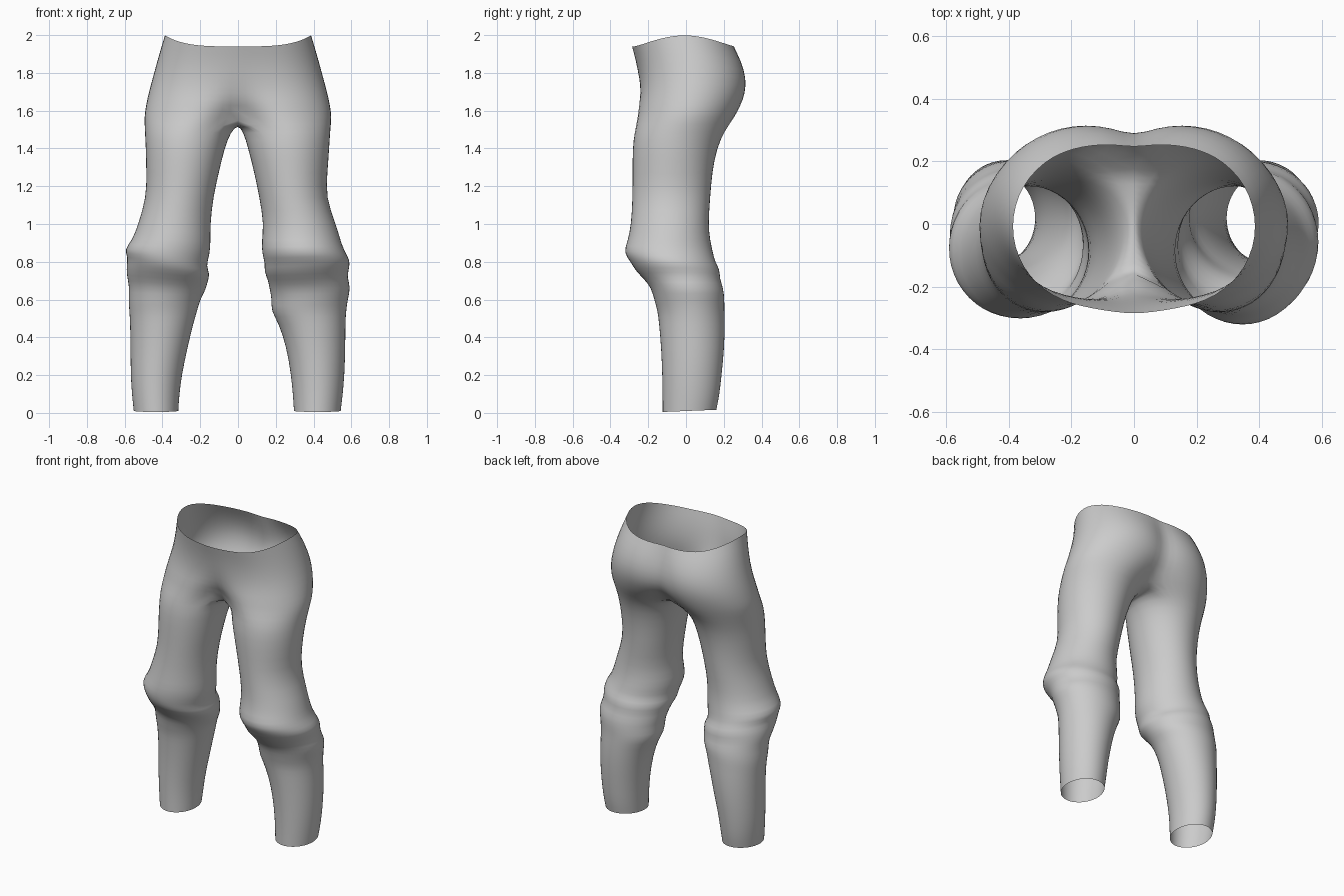
import bpy, bmesh, math

cube = bpy.data.objects.get("Cube")
if cube:
    bpy.data.objects.remove(cube, do_unlink=True)

SEGMENTS = 24    # points around one leg
OUTER = 17       # points of the arc shared by hip and leg
STEP = math.tau / SEGMENTS

# Hips: height, side rise, half width, front, back, centre front, centre back
HIPS = [
    (1.94, .06, .39, -.265, .25, -.287, .245),
    (1.86, .04, .42, -.245, .295, -.265, .265),
    (1.77, .02, .45, -.235, .322, -.247, .285),
    (1.69, .01, .475, -.24, .315, -.225, .28),
    (1.63, 0, .49, -.255, .295, -.195, .245),
    (1.57, 0, .50, -.265, .27, -.12, .16),
]

# Legs: height, front, back, right outer, right inner, left outer, left inner
LEGS = [
    (1.49, -.275, .205, .495, .035, .49, .025),
    (1.4, -.285, .165, .49, .07, .485, .052),
    (1.27, -.285, .14, .487, .1, .475, .085),
    (1.14, -.285, .13, .487, .13, .467, .112),
    (1.0, -.292, .12, .53, .145, .52, .135),
    (.91, -.31, .13, .56, .143, .545, .123),
    (.85, -.335, .145, .605, .148, .565, .125),
    (.8, -.295, .155, .585, .168, .595, .142),
    (.76, -.275, .182, .592, .145, .592, .135),
    (.71, -.225, .18, .592, .16, .578, .158),
    (.66, -.185, .2, .577, .17, .6, .165),
    (.6, -.17, .205, .582, .2, .582, .178),
    (.54, -.152, .205, .577, .215, .575, .172),
    (.48, -.145, .207, .573, .233, .57, .212),
    (.35, -.133, .205, .57, .265, .57, .255),
    (.2, -.127, .19, .57, .297, .565, .28),
    (.09, -.125, .178, .562, .31, .555, .29),
    (.01, -.125, .162, .553, .315, .545, .295),
]


def arc(outer, inner, front, back, count):
    """Points on an oval, starting at its inner front and going round outside."""
    cx, rx = (outer + inner) / 2, (outer - inner) / 2
    cy, ry = (front + back) / 2, (back - front) / 2
    for i in range(count):
        a = -math.tau / 3 + i * STEP
        yield cx + rx * math.cos(a), cy + ry * math.sin(a), a


def hip_row(z, rise, width, front, back, mid_front, mid_back):
    """Half ring from the centre front round the side to the centre back."""
    pts = [[x, y, z + rise * (x / width) ** 4]
           for x, y, a in arc(width, -width / 3, front, back, OUTER)]
    shift_front, shift_back = mid_front - pts[0][1], mid_back - pts[-1][1]
    for i, weight in enumerate((1, .45, .1)):
        pts[i][1] += shift_front * weight
        pts[-1 - i][1] += shift_back * weight
    pts[0][0] = pts[-1][0] = 0
    return pts


def leg_row(z, front, back, outer, inner, tilt):
    """Closed ring; the folds at the knee lean by the tilt."""
    lean = tilt * math.exp(-((z - .77) / .12) ** 2)
    cuff = .05 * math.exp(-z / .05)
    return [(x, y, z + lean * math.cos(a) + cuff * y)
            for x, y, a in arc(outer, inner, front, back, SEGMENTS)]


def crotch_seam(start, end):
    """Arch under the body, running from back to front on the centre line."""
    count = SEGMENTS - OUTER
    for i in range(1, count + 1):
        t = i / (count + 1)
        yield (0, start[1] + (end[1] - start[1]) * t,
               start[2] - .025 * math.sin(math.pi * t))


def bridge(bm, upper, lower, side, closed):
    n = len(lower)
    for i in range(n if closed else n - 1):
        j = (i + 1) % n
        face = [upper[i], lower[i], lower[j], upper[j]]
        bm.faces.new(face if side > 0 else face[::-1])


def build_side(bm, side):
    def add(points):
        return [bm.verts.new((side * x, y, z)) for x, y, z in points]

    hips = [hip_row(*row) for row in HIPS]
    for end in (0, -1):
        hips[-1][end][2] -= .02
    rows = [add(points) for points in hips]
    for upper, lower in zip(rows, rows[1:]):
        bridge(bm, upper, lower, side, False)

    # Close the last half ring with the seam, then carry on down the leg
    upper = rows[-1] + add(crotch_seam(hips[-1][-1], hips[-1][0]))
    for z, front, back, r_out, r_in, l_out, l_in in LEGS:
        if side < 0:
            ring = leg_row(z, max(front, -.305), back, r_out, r_in, .025)
        else:
            ring = leg_row(z, front, back, l_out, l_in, .01)
        lower = add(ring)
        bridge(bm, upper, lower, side, True)
        upper = lower


# Both sides, welded along the centre line
bm = bmesh.new()
for side in (-1, 1):
    build_side(bm, side)
bmesh.ops.remove_doubles(bm, verts=bm.verts, dist=.0005)
mesh = bpy.data.meshes.new("trousers")
bm.to_mesh(mesh)
bm.free()

trousers = bpy.data.objects.new("trousers", mesh)
bpy.context.collection.objects.link(trousers)
trousers.modifiers.new("smooth_cloth", "SUBSURF").levels = 1
trousers.modifiers["smooth_cloth"].render_levels = 1
mesh.polygons.foreach_set("use_smooth", [True] * len(mesh.polygons))

# Plain grey cloth
cloth = bpy.data.materials.new("grey_cloth")
cloth.use_nodes = True
grey = (.6, .6, .6, 1)
cloth.diffuse_color = grey
cloth.node_tree.nodes["Principled BSDF"].inputs["Base Color"].default_value = grey
mesh.materials.append(cloth)
